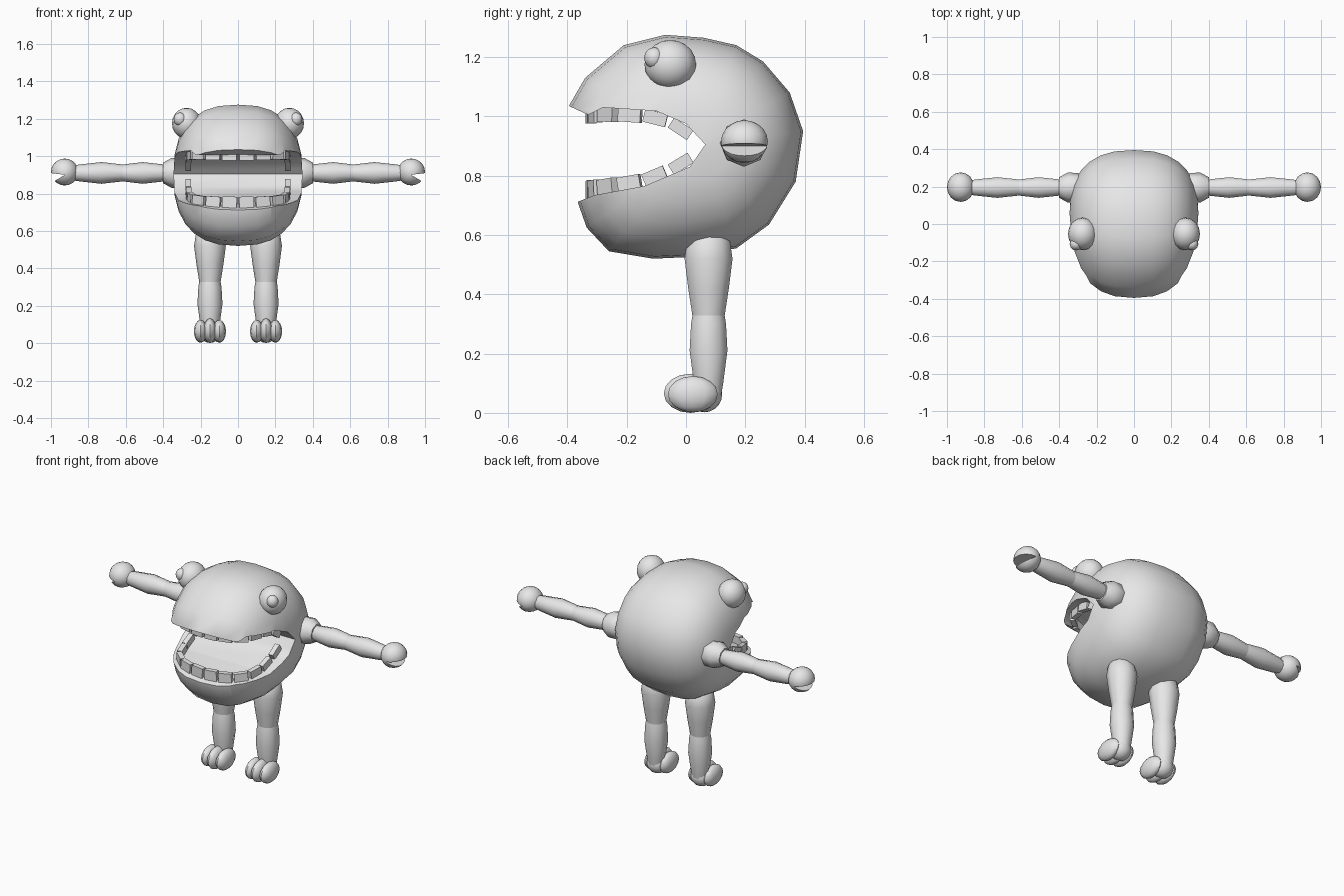
import bpy, bmesh, math
from mathutils import Matrix, Vector

if "Cube" in bpy.data.objects:
    bpy.data.objects.remove(bpy.data.objects["Cube"])

grey = bpy.data.materials.new("plain_grey")
grey.diffuse_color = (0.8, 0.8, 0.8, 1)
grey.use_nodes = True
grey.node_tree.nodes["Principled BSDF"].inputs["Base Color"].default_value = grey.diffuse_color


def finish(bm, name, smooth=40):
    bmesh.ops.recalc_face_normals(bm, faces=bm.faces[:])
    me = bpy.data.meshes.new(name)
    bm.to_mesh(me)
    bm.free()
    me.materials.append(grey)
    ob = bpy.data.objects.new(name, me)
    bpy.context.collection.objects.link(ob)
    if smooth:
        shade(ob, smooth)
    return ob


def shade(ob, angle):
    bpy.ops.object.select_all(action='DESELECT')
    ob.select_set(True)
    bpy.context.view_layer.objects.active = ob
    bpy.ops.object.shade_smooth_by_angle(angle=math.radians(angle))


def ball(name, c, r, seg=16, rings=10):
    bm = bmesh.new()
    bmesh.ops.create_uvsphere(bm, u_segments=seg, v_segments=rings, radius=1)
    bmesh.ops.transform(bm, matrix=Matrix.Translation(c) @ Matrix.Diagonal((*r, 1)), verts=bm.verts[:])
    return finish(bm, name)


def lathe(name, origin, axis, profile, n=10):
    """Capped tube through (distance, radius) pairs along an axis."""
    rot = Vector((0, 0, 1)).rotation_difference(Vector(axis)).to_matrix()
    bm = bmesh.new()
    rings = []
    for d, r in profile:
        rings.append([bm.verts.new(Vector(origin) + rot @ Vector(
            (r * math.cos(2 * math.pi * k / n), r * math.sin(2 * math.pi * k / n), d)))
            for k in range(n)])
    for a, b in zip(rings, rings[1:]):
        for k in range(n):
            bm.faces.new((a[k], a[(k + 1) % n], b[(k + 1) % n], b[k]))
    bm.faces.new(rings[0])
    bm.faces.new(rings[-1])
    return finish(bm, name, 50)


def prism(name, pts, offset):
    bm = bmesh.new()
    f = bm.faces.new([bm.verts.new(p) for p in pts])
    new = bmesh.ops.extrude_face_region(bm, geom=[f])['geom']
    bmesh.ops.translate(bm, vec=offset, verts=[v for v in new if isinstance(v, bmesh.types.BMVert)])
    return finish(bm, name, 0)


def cut(ob, cutter, angle=40):
    mod = ob.modifiers.new("cut", 'BOOLEAN')
    mod.operation = 'DIFFERENCE'
    mod.solver = 'EXACT'
    mod.object = cutter
    bpy.ops.object.select_all(action='DESELECT')
    ob.select_set(True)
    bpy.context.view_layer.objects.active = ob
    # put the cut before the smoothing, then bake it
    bpy.ops.object.modifier_apply(modifier=mod.name)
    bpy.data.objects.remove(cutter)
    shade(ob, angle)


# Body: side outline shrunk towards both flanks along a superellipse
outline = [(-.395, 1.035), (-.34, 1.13), (-.21, 1.24), (-.07, 1.275), (.06, 1.265), (.17, 1.24),
           (.26, 1.185), (.35, 1.08), (.395, .95), (.37, .78), (.28, .635), (.17, .555),
           (.0, .525), (-.11, .52), (-.26, .545), (-.335, .625), (-.365, .71)]
W, P, CY, CZ = .345, 2.5, .05, .9
bm = bmesh.new()
loops = []
for i in range(1, 14):
    a = math.pi * (i / 14 - .5)
    x = math.copysign(W * abs(math.sin(a)) ** (2 / P), a)
    s = math.cos(a) ** (2 / P)
    if i == 7:
        x = 0
    loops.append([bm.verts.new((x, CY + (y - CY) * s, CZ + (z - CZ) * s)) for y, z in outline])
n = len(outline)
for a, b in zip(loops, loops[1:]):
    for k in range(n):
        bm.faces.new((a[k], a[(k + 1) % n], b[(k + 1) % n], b[k]))
for loop, x in ((loops[0], -W), (loops[-1], W)):
    tip = bm.verts.new((x, CY, CZ))
    for k in range(n):
        bm.faces.new((loop[k], loop[(k + 1) % n], tip))
body = finish(bm, "body", 0)

# Mouth: wedge cut across the full width
upper = [(-.395, 1.035), (-.33, 1.005), (-.28, 1.03), (-.1, 1.018), (.0, .975), (.065, .905)]
lower = [(-.365, .712), (-.31, .734), (-.14, .765), (.013, .83), (.065, .905)]
mouth = [(-.6, 1.037)] + upper + lower[-2::-1] + [(-.6, .65)]
cut(body, prism("mouth_cutter", [(-.5, y, z) for y, z in mouth], (1, 0, 0)))


# Teeth: boxes set along a U-shaped row on both jaws
def edge(line, y):
    for (y0, z0), (y1, z1) in zip(line, line[1:]):
        if y0 <= y <= y1:
            return z0 + (z1 - z0) * (y - y0) / (y1 - y0)
    return line[-1][1]


row = [Vector(p) for p in ((0, -.325), (.15, -.31), (.235, -.24), (.265, -.12), (.265, .06))]


def along(s):
    for a, b in zip(row, row[1:]):
        if s <= (b - a).length:
            return a + (b - a).normalized() * s
        s -= (b - a).length
    return row[-1]


for jaw, line, up in (("upper", upper[2:], -1), ("lower", lower, 1)):
    bm = bmesh.new()
    for i in range(6):
        s = .045 + .09 * i
        p0, p1 = along(s - .035), along(s + .035)
        p, d = (p0 + p1) / 2, p1 - p0
        h = .06 - .004 * i
        z0 = edge(line, p0.y) if p0.y > line[0][0] else line[0][1]
        z1 = edge(line, p1.y) if p1.y > line[0][0] else line[0][1]
        for sx in (-1, 1):
            t = Vector((d.x * sx, d.y, z1 - z0)).normalized()
            side = Vector((d.y * sx, -d.x, 0)).normalized()
            nrm = t.cross(side).normalized()
            if nrm.z * up < 0:
                nrm = -nrm
            c = Vector((p.x * sx, p.y, (z0 + z1) / 2)) + nrm * h * .4
            rot = Matrix((t, side, nrm)).transposed().to_4x4()
            bmesh.ops.create_cube(bm, size=1, matrix=Matrix.Translation(c) @ rot
                                  @ Matrix.Diagonal((.078, .03, h, 1)))
    finish(bm, jaw + "_teeth", 0)

for sx, tag in ((1, "left"), (-1, "right")):
    # Eyes with small raised pupils
    ball(tag + "_eye", (sx * .275, -.053, 1.175), (.078, .087, .083))
    ball(tag + "_pupil", (sx * .31, -.107, 1.197), (.034, .034, .036), 12, 8)

    # Shoulder and two-part arm
    o = (0, .195, .91)
    lathe(tag + "_shoulder", o, (sx, 0, 0), [(.26, .06), (.30, .078), (.355, .08), (.40, .055)], 8)
    lathe(tag + "_upper_arm", o, (sx, 0, 0), [(.38, .043), (.42, .048), (.51, .058), (.615, .045)])
    lathe(tag + "_forearm", o, (sx, 0, 0), [(.615, .045), (.73, .058), (.84, .046), (.88, .04)])

    # Hand: ball with a wedge notch facing outwards
    hand = ball(tag + "_hand", (sx * .927, .197, .915), (.073, .079, .072))
    notch = [(.925, .9), (1.05, .915), (1.05, .80), (.982, .866)]
    cut(hand, prism("notch_cutter", [(sx * x, 0, z) for x, z in notch], (0, .4, 0)))

    # Two-part leg
    lathe(tag + "_thigh", (sx * .15, .076, 0), (0, 0, 1),
          [(.32, .056), (.42, .072), (.52, .085), (.585, .075), (.63, .03)])
    lathe(tag + "_shin", (sx * .15, .076, 0), (0, 0, 1),
          [(.06, .045), (.10, .052), (.21, .067), (.30, .062), (.335, .056)])

    # Foot: heel and three rounded toes
    ball(tag + "_heel", (sx * .15, .062, .062), (.062, .06, .06))
    for k in (-1, 0, 1):
        ball(tag + "_toe", (sx * .15 + k * .05, .015 + .008 * abs(k), .066 - .003 * abs(k)),
             (.036, .09 - .006 * abs(k), .066 - .005 * abs(k)), 12, 8)
